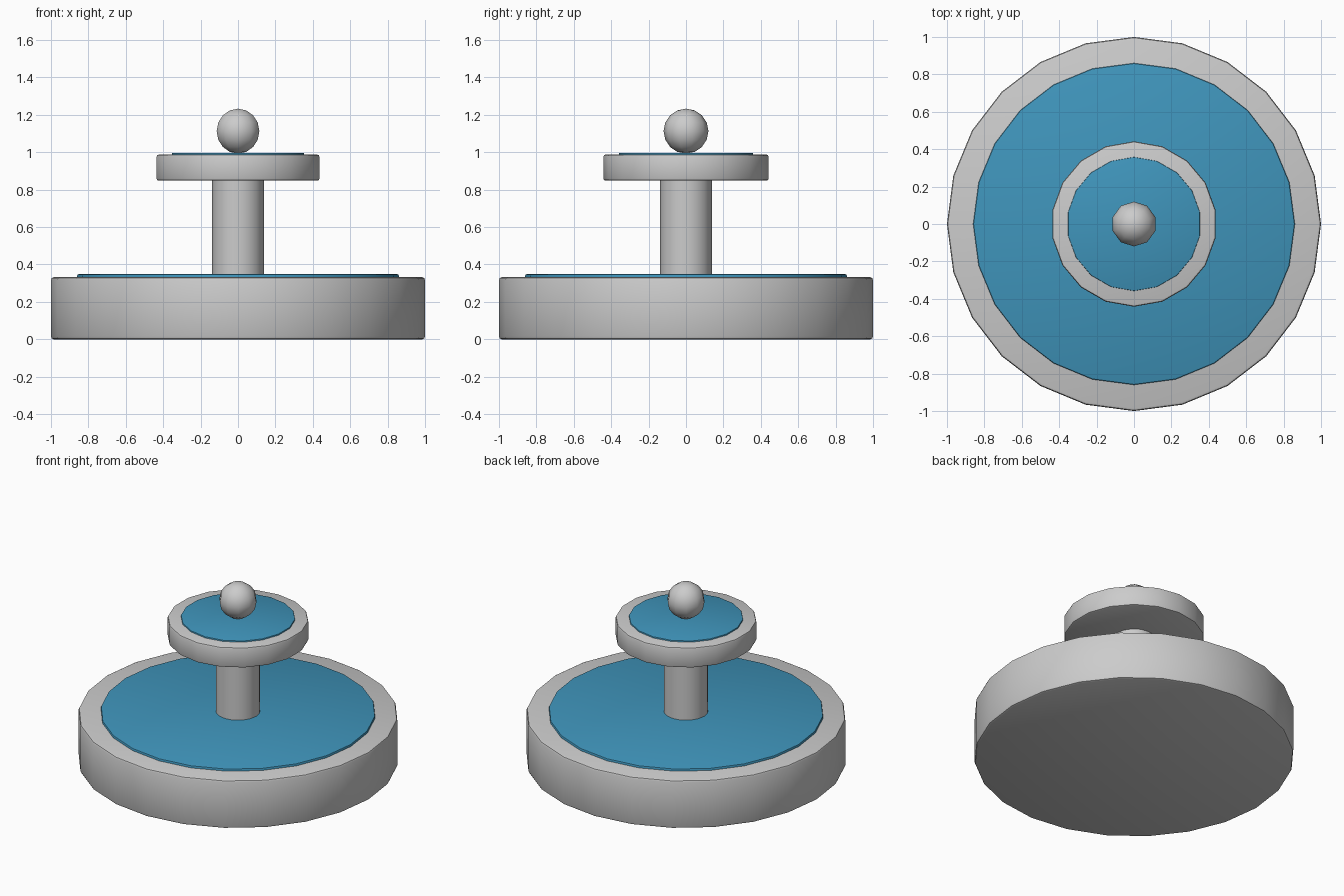
import bpy, math

if "Cube" in bpy.data.objects:
    bpy.data.objects.remove(bpy.data.objects["Cube"])


def smooth(obj):
    bpy.ops.object.select_all(action='DESELECT')
    obj.select_set(True)
    bpy.context.view_layer.objects.active = obj
    bpy.ops.object.shade_smooth_by_angle(angle=math.radians(40))


def disc(name, sides, radius, z0, z1, bevel=0.0, mat=None):
    bpy.ops.mesh.primitive_cylinder_add(
        vertices=sides, radius=radius, depth=z1 - z0, location=(0, 0, (z0 + z1) / 2))
    obj = bpy.context.object
    obj.name = name
    if bevel:
        mod = obj.modifiers.new("rounded_rim", 'BEVEL')
        mod.width = bevel
        mod.segments = 2
        mod.limit_method = 'ANGLE'
        mod.angle_limit = math.radians(40)
        bpy.ops.object.modifier_apply(modifier=mod.name)
    if mat:
        obj.data.materials.append(mat)
    smooth(obj)
    return obj


water = bpy.data.materials.new("water")
water.diffuse_color = (0.05, 0.30, 0.50, 1)
water.use_nodes = True
water.node_tree.nodes["Principled BSDF"].inputs["Base Color"].default_value = water.diffuse_color

# Lower basin and its water
disc("lower_basin", 24, 1.0, 0.0, 0.332, 0.015)
disc("lower_water", 24, 0.86, 0.30, 0.348, 0.008, water)

# Column and upper bowl with its water
disc("column", 16, 0.139, 0.32, 0.87)
disc("upper_bowl", 18, 0.442, 0.848, 0.988, 0.012)
disc("upper_water", 18, 0.358, 0.96, 0.997, 0.004, water)

# Ball on top
bpy.ops.mesh.primitive_uv_sphere_add(
    segments=10, ring_count=8, radius=0.12, location=(0, 0, 1.113))
ball = bpy.context.object
ball.name = "finial_ball"
smooth(ball)
